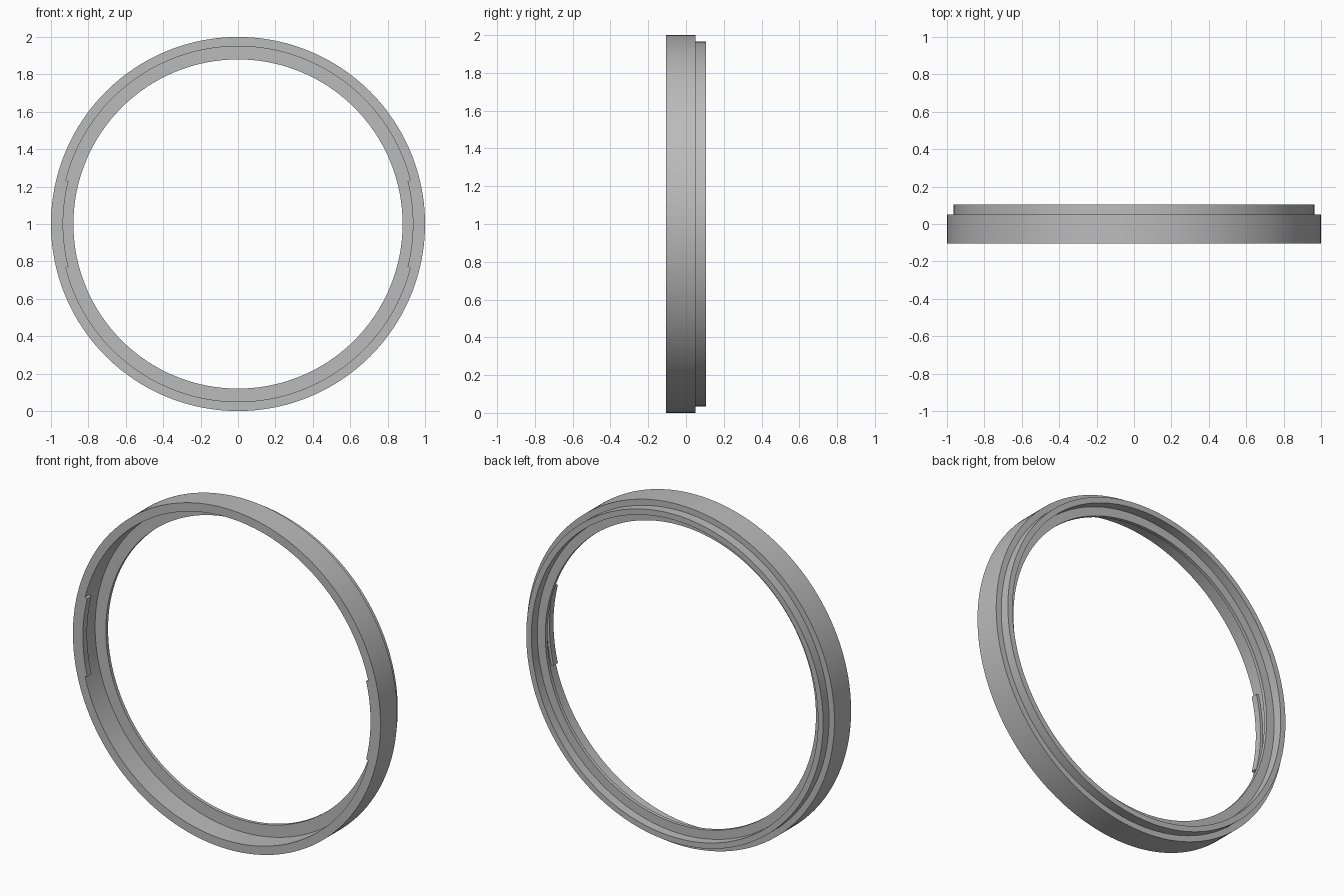
import bpy
import bmesh
from math import cos, sin, radians, pi

old = bpy.data.objects.get("Cube")
if old:
    bpy.data.objects.remove(old, do_unlink=True)

grey = bpy.data.materials.new("plain grey")
grey.use_nodes = True
colour = (0.5, 0.5, 0.5, 1)
grey.diffuse_color = colour
grey.node_tree.nodes["Principled BSDF"].inputs["Base Color"].default_value = colour

CENTRE_Z = 1.0
FRONT, SHOULDER, BACK = -0.105, 0.05, 0.105


def revolve(name, profile, start, sweep, steps):
    """Turn a closed (radius, y) profile about the ring axis."""
    full = abs(sweep - 2 * pi) < 1e-6
    bm = bmesh.new()
    rows = []
    for i in range(steps if full else steps + 1):
        a = start + sweep * i / steps
        rows.append([bm.verts.new((r * cos(a), y, CENTRE_Z + r * sin(a)))
                     for r, y in profile])
    n = len(profile)
    for i in range(steps):
        a, b = rows[i], rows[(i + 1) % len(rows)]
        for j in range(n):
            k = (j + 1) % n
            bm.faces.new((a[j], a[k], b[k], b[j]))
    if not full:
        bm.faces.new(rows[0])
        bm.faces.new(rows[-1])
    bmesh.ops.recalc_face_normals(bm, faces=bm.faces)
    mesh = bpy.data.meshes.new(name)
    bm.to_mesh(mesh)
    bm.free()
    mesh.materials.append(grey)
    obj = bpy.data.objects.new(name, mesh)
    bpy.context.collection.objects.link(obj)
    return obj


# Ring body: wide front rim, inner flange and narrower rear spigot
body_profile = [
    (1.0, FRONT), (1.0, SHOULDER), (0.965, SHOULDER), (0.965, BACK),
    (0.932, BACK), (0.932, SHOULDER), (0.88, SHOULDER),
    (0.88, 0.03), (0.95, 0.03), (0.95, FRONT),
]
ring = revolve("ring_body", body_profile, 0, 2 * pi, 160)

# Shallow locking tabs on both sides of the front bore, fused to the body
tab_profile = [(0.935, FRONT), (0.975, FRONT), (0.975, -0.066), (0.935, -0.066)]
half = radians(14.2)
for side, middle in (("left", 0), ("right", pi)):
    tab = revolve(side + "_tab_helper", tab_profile, middle - half, 2 * half, 16)
    union = ring.modifiers.new(side + "_tab", "BOOLEAN")
    union.operation = "UNION"
    union.solver = "EXACT"
    union.object = tab
    bpy.context.view_layer.objects.active = ring
    bpy.ops.object.modifier_apply(modifier=union.name)
    bpy.data.objects.remove(tab, do_unlink=True)

# Smooth round walls with crisp rims
bpy.ops.object.select_all(action="DESELECT")
ring.select_set(True)
bpy.context.view_layer.objects.active = ring
bpy.ops.object.shade_smooth_by_angle(angle=radians(30))
